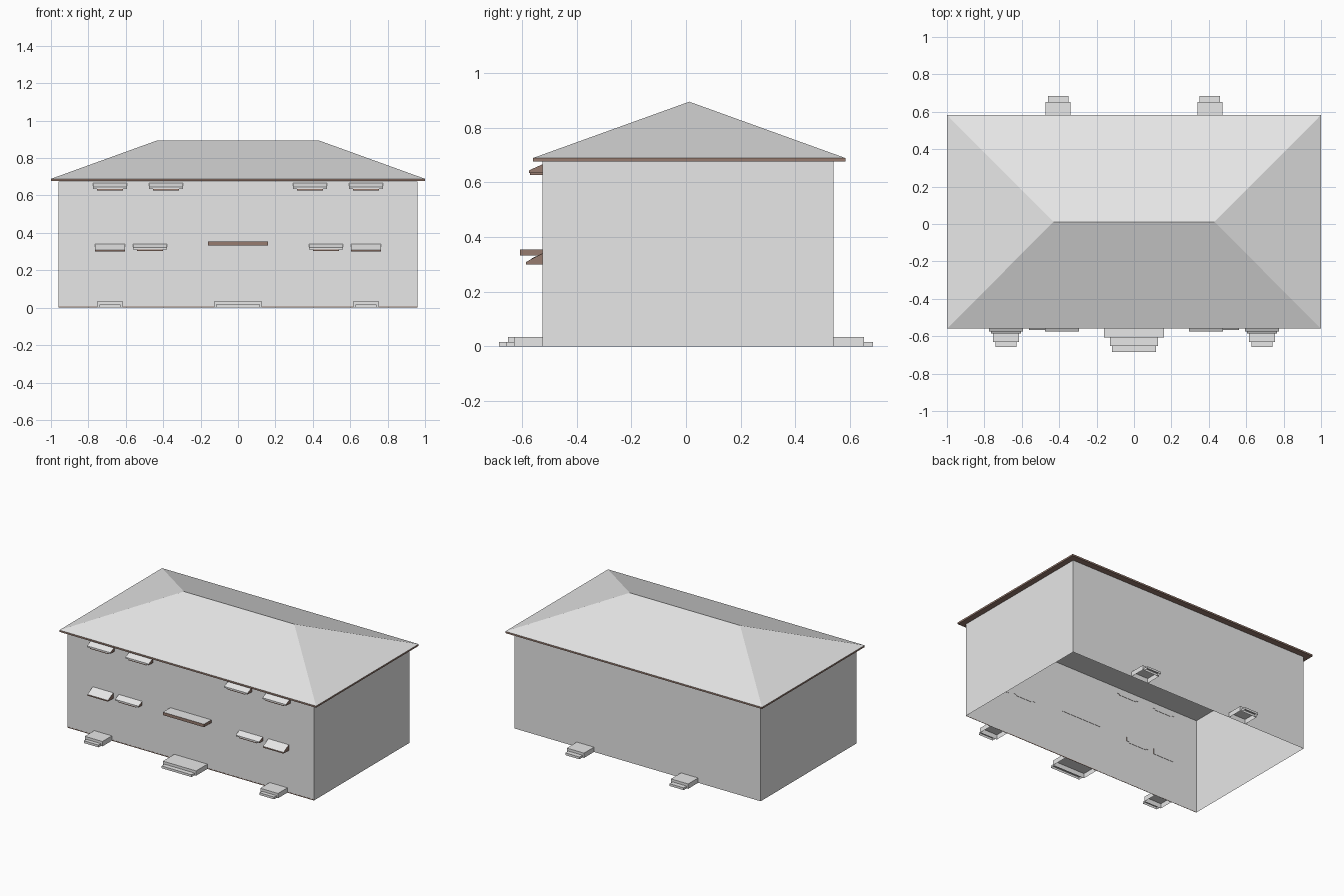
import bpy
import bmesh

cube = bpy.data.objects.get("Cube")
if cube:
    bpy.data.objects.remove(cube, do_unlink=True)


def material(name, rgb):
    m = bpy.data.materials.new(name)
    m.use_nodes = True
    m.diffuse_color = (*rgb, 1)
    m.node_tree.nodes["Principled BSDF"].inputs["Base Color"].default_value = (*rgb, 1)
    return m


PLASTER = material("light grey", (0.8, 0.8, 0.8))
TIMBER = material("brown timber", (0.31, 0.2, 0.16))
GREY, BROWN = 0, 1
FRONT, BACK = -0.525, 0.54     # wall planes
EAVE_LOW, EAVE_TOP, RIDGE = 0.677, 0.689, 0.895


def finish(name, bm, rule):
    """Colour every face by its normal and link the object."""
    bmesh.ops.recalc_face_normals(bm, faces=bm.faces)
    bm.normal_update()
    for f in bm.faces:
        f.material_index = rule(f.normal)
    me = bpy.data.meshes.new(name)
    bm.to_mesh(me)
    bm.free()
    me.materials.append(PLASTER)
    me.materials.append(TIMBER)
    ob = bpy.data.objects.new(name, me)
    bpy.context.collection.objects.link(ob)
    return ob


def extrude_x(name, x0, x1, profile, rule, open_bottom=False):
    """Sweep a (y, z) profile along x."""
    bm = bmesh.new()
    face = bm.faces.new([bm.verts.new((x0, y, z)) for y, z in profile])
    swept = bmesh.ops.extrude_face_region(bm, geom=[face], use_keep_orig=True)
    moved = [v for v in swept["geom"] if isinstance(v, bmesh.types.BMVert)]
    bmesh.ops.translate(bm, verts=moved, vec=(x1 - x0, 0, 0))
    bmesh.ops.recalc_face_normals(bm, faces=bm.faces)
    bm.normal_update()
    if open_bottom:
        under = [f for f in bm.faces if f.normal.z < -0.9]
        bmesh.ops.delete(bm, geom=under, context="FACES_ONLY")
    return finish(name, bm, rule)


def box(name, x0, x1, y0, y1, z0, z1, rule, open_bottom=False):
    return extrude_x(name, x0, x1, [(y0, z0), (y1, z0), (y1, z1), (y0, z1)],
                     rule, open_bottom)


def all_grey(n):
    return GREY


def all_brown(n):
    return BROWN


def grey_cover(n):
    return GREY if n.z > 0.3 or n.y > 0.9 else BROWN


def grey_cover_and_lip(n):
    return BROWN if abs(n.x) > 0.9 or n.z < -0.9 else GREY


# Walls, open underneath
box("walls", -0.96, 0.96, FRONT, BACK, 0, EAVE_LOW - 0.001, all_grey, True)
box("base_trim", -0.96, 0.96, FRONT - 0.001, FRONT, 0, 0.006, all_brown)

# Eaves board and hipped roof
bm = bmesh.new()
y0, y1, ymid, hip = -0.56, 0.583, 0.012, 0.43
rings = [[bm.verts.new((x, y, z)) for x, y in ((-1, y0), (1, y0), (1, y1), (-1, y1))]
         for z in (EAVE_LOW, EAVE_TOP)]
low, top = rings
left = bm.verts.new((hip, ymid, RIDGE))
right = bm.verts.new((-hip, ymid, RIDGE))
bm.faces.new(low)
for i in range(4):
    j = (i + 1) % 4
    bm.faces.new((low[i], low[j], top[j], top[i]))
bm.faces.new((top[0], top[1], left, right))
bm.faces.new((top[1], top[2], left))
bm.faces.new((top[2], top[3], right, left))
bm.faces.new((top[3], top[0], right))
finish("roof", bm, lambda n: GREY if n.z > 0.1 else BROWN)


# Window awnings
def awning(name, cx, width, nose, z0, z1, body=0.0):
    inner = FRONT + 0.002
    base = z0 + body
    profile = [(inner, base), (inner, z1), (nose, base + 0.009), (nose, base)]
    extrude_x(name, cx - width / 2, cx + width / 2, profile,
              grey_cover_and_lip if body else grey_cover)
    if body:
        half = width / 2 - 0.022
        box(name + "_body", cx - half, cx + half, nose + 0.004, inner,
            z0, base, grey_cover)


for side, s in (("left", 1), ("right", -1)):
    awning("upper_outer_awning_" + side, s * 0.684, 0.182, -0.574, 0.627, 0.667, 0.008)
    awning("upper_inner_awning_" + side, s * 0.385, 0.182, -0.574, 0.627, 0.667, 0.008)
    awning("lower_outer_awning_" + side, s * 0.684, 0.16, -0.585, 0.3, 0.341)
    awning("lower_inner_awning_" + side, s * 0.47, 0.182, -0.566, 0.304, 0.341, 0.008)

# Flat canopy above the main entrance
box("entrance_canopy", -0.16, 0.16, -0.607, FRONT + 0.002, 0.333, 0.354, grey_cover)


# Two-tread doorsteps, open underneath
def doorstep(name, cx, half, wall, mid, end):
    box(name + "_upper", cx - half, cx + half, min(wall, mid), max(wall, mid),
        0, 0.034, all_grey, True)
    half -= 0.012
    box(name + "_lower", cx - half, cx + half, min(mid, end), max(mid, end),
        0, 0.016, all_grey, True)


doorstep("main_doorstep", 0, 0.129, FRONT, -0.651, -0.684)
for side, s in (("left", 1), ("right", -1)):
    doorstep("front_doorstep_" + side, s * 0.684, 0.069, FRONT, -0.63, -0.657)
    doorstep("back_doorstep_" + side, s * 0.406, 0.067, BACK, 0.651, 0.684)
